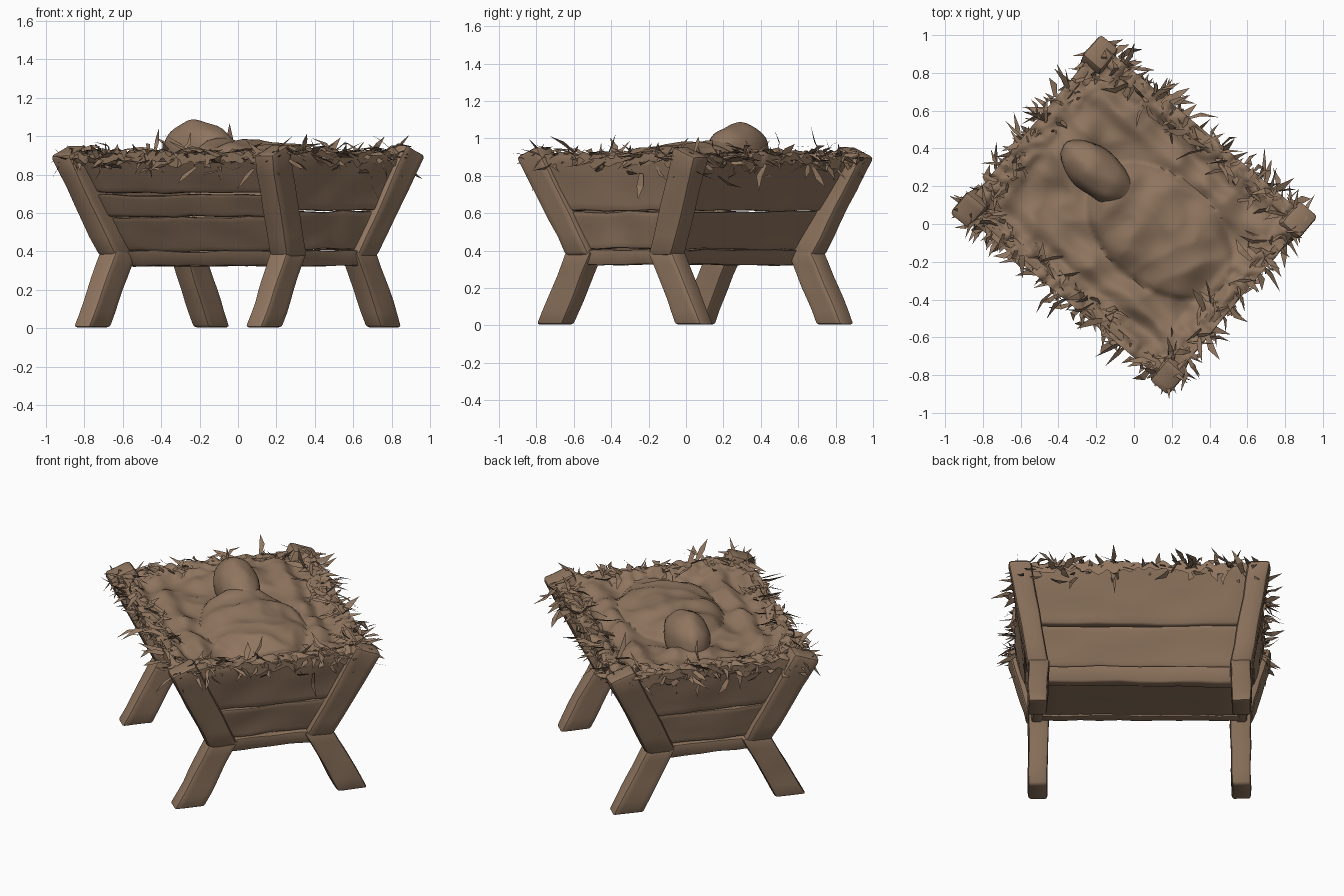
import bpy, bmesh, math, random
from mathutils import Vector, Matrix, noise

if "Cube" in bpy.data.objects:
    bpy.data.objects.remove(bpy.data.objects["Cube"])

random.seed(4)
# The crib is built along its own axes, then turned 40 degrees
WORLD = Matrix.Translation((0, 0.05, 0)) @ Matrix.Rotation(math.radians(-40), 4, 'Z')

brown = bpy.data.materials.new("weathered brown")
brown.diffuse_color = (0.275, 0.178, 0.114, 1)
brown.use_nodes = True
brown.node_tree.nodes["Principled BSDF"].inputs["Base Color"].default_value = brown.diffuse_color


def finish(name, bm, angle=35):
    bmesh.ops.recalc_face_normals(bm, faces=bm.faces)
    bmesh.ops.transform(bm, matrix=WORLD, verts=bm.verts)
    mesh = bpy.data.meshes.new(name)
    bm.to_mesh(mesh)
    bm.free()
    mesh.materials.append(brown)
    ob = bpy.data.objects.new(name, mesh)
    bpy.context.collection.objects.link(ob)
    bpy.ops.object.select_all(action='DESELECT')
    ob.select_set(True)
    bpy.context.view_layer.objects.active = ob
    bpy.ops.object.shade_smooth_by_angle(angle=math.radians(angle))
    return ob


def beam(name, low, high, cuts=5, rough=0.007, bevel=0.015):
    """Rough hewn timber between two four-cornered ends."""
    bm = bmesh.new()
    a = [bm.verts.new(p) for p in low]
    b = [bm.verts.new(p) for p in high]
    bm.faces.new(a)
    bm.faces.new(b)
    for i in range(4):
        j = (i + 1) % 4
        bm.faces.new((a[i], a[j], b[j], b[i]))
    bmesh.ops.recalc_face_normals(bm, faces=bm.faces)
    bmesh.ops.bevel(bm, geom=bm.edges[:], offset=bevel, segments=2, affect='EDGES', profile=0.5)
    long_edges = [e for e in bm.edges if e.calc_length() > 0.1]
    bmesh.ops.subdivide_edges(bm, edges=long_edges, cuts=cuts, use_grid_fill=True)
    shift = Vector((random.random(), random.random(), random.random())) * 20
    for v in bm.verts:
        n = noise.noise_vector(v.co * 6 + shift) * rough
        v.co += Vector((n.x, n.y, n.z if v.co.z > 0.05 else 0))
    return finish(name, bm)


def rect(u, v, z, hu, hv, tilt=0):
    """Four corners; tilt lowers the corners on the outward side in v."""
    sv = math.copysign(1, v)
    return [(u + a * hu, v + b * hv, z - tilt * b * sv)
            for a, b in ((-1, -1), (1, -1), (1, 1), (-1, 1))]


def wall(z):
    """Half length and half width of the flared corner posts at height z."""
    t = (z - 0.36) / 0.58
    return 0.582 + 0.108 * t, 0.285 + 0.265 * t


# Splayed legs and flared corner posts
for su, e in ((1, "right"), (-1, "left")):
    for sv, s in ((1, "back"), (-1, "front")):
        beam(f"{s}_{e}_leg", rect(su * 0.585, sv * 0.485, 0.005, 0.055, 0.09),
             rect(su * 0.58, sv * 0.28, 0.40, 0.06, 0.085))
        u, v = wall(0.94)
        beam(f"{s}_{e}_post", rect(su * 0.582, sv * 0.285, 0.37, 0.063, 0.085),
             rect(su * u, sv * v, 0.93, 0.066, 0.078, 0.03), bevel=0.024)


# Planks: lower and upper height, half thickness, outward offset
def plank(name, z0, z1, side, along, half, out):
    ends = []
    for z in (z0, z1):
        u, v = wall(z)
        if along == 'U':
            inward = 0.08 * (0.92 - z) / 0.56
            ends.append(rect(0, side * (v + out - inward), z, u, half))
        else:
            ends.append(rect(side * (u + out), 0, z, half, v))
    beam(name, ends[0], ends[1], cuts=9, rough=0.011, bevel=0.01)


FRONT = ((0.325, 0.40, 0.03, 0.01), (0.40, 0.58, 0.022, 0.0),
         (0.58, 0.695, 0.026, 0.012), (0.705, 0.91, 0.026, 0.0))
OTHER = ((0.325, 0.405, 0.03, 0.01), (0.408, 0.61, 0.022, 0.0), (0.615, 0.91, 0.026, 0.005))
for along, side, s, rows in (('U', -1, "front", FRONT), ('U', 1, "back", OTHER),
                             ('V', 1, "right", OTHER), ('V', -1, "left", OTHER)):
    for i, (z0, z1, half, out) in enumerate(rows):
        plank(f"{s}_plank_{i + 1}", z0, z1, side, along, half, out)
beam("trough_floor", rect(0, 0, 0.34, 0.58, 0.2), rect(0, 0, 0.38, 0.58, 0.21), cuts=9)


def bump(x, y, sx, sy):
    return math.exp(-(x / sx) ** 2 - (y / sy) ** 2)


# Bedding: hay rim, sunken cloth, pillow and swaddled body as one height field
def bedding(u, v):
    s = max(abs(u) / 0.71, abs(v) / 0.57)
    rim = min(1, max(0, (s - 0.76) / 0.14))
    z = 0.865 + 0.045 * rim
    # Body, highest at the shoulders
    r = ((u - 0.16) / 0.44) ** 2 + ((v - 0.02) / 0.29) ** 2
    body = max(0, 1 - r) ** 0.6
    z += (0.11 - 0.04 * u) * body
    z += 0.05 * bump(u + 0.13, v, 0.08, 0.22)
    z += 0.075 * bump(u + 0.47, v - 0.12, 0.13, 0.28) * (1 - 0.6 * rim)
    # Side rolls and wrap folds of the cloth
    z += 0.04 * bump(abs(v) - 0.36, 0, 0.06, 1) * (1 - rim)
    z += 0.008 * math.sin(u * 20 + 14 * v * v) * (1 - rim)
    fold = abs(noise.noise(Vector((u * 5 + v * 3, v * 6 - u * 2, 5))))
    z += 0.03 * (0.2 - fold) * (1 - rim)
    z += 0.016 * noise.noise(Vector((u * 8, v * 8, 3))) + 0.035 * rim * noise.noise(Vector((u * 19, v * 19, 8)))
    return z


bm = bmesh.new()
bmesh.ops.create_grid(bm, x_segments=90, y_segments=74, size=1)
for v in bm.verts:
    u, w = v.co.x * 0.715, v.co.y * 0.58
    v.co = (u, w, bedding(u, w))
# Fold the border down over the planks
border = [e for e in bm.edges if e.is_boundary]
new = bmesh.ops.extrude_edge_only(bm, edges=border)["geom"]
for v in new:
    if isinstance(v, bmesh.types.BMVert):
        v.co.z -= 0.05 + 0.03 * noise.noise(v.co * 15)
finish("bedding", bm, 50)

# Hooded head: tallest at the crown, sloping down towards the body
bm = bmesh.new()
bmesh.ops.create_uvsphere(bm, u_segments=32, v_segments=20, radius=1)
for v in bm.verts:
    x, y, z = v.co
    k = 1 + 0.06 * noise.noise(v.co * 2)
    lower = 1 - 0.25 * max(0, x + 0.2)
    v.co = (-0.295 + 0.225 * x * k, 0.045 + 0.125 * y * k, 0.93 + 0.158 * z * k * lower)
finish("head", bm, 60)


# Straw: bent, tapering blades scattered along the rim
bm = bmesh.new()
for i in range(600):
    t = random.uniform(-1, 1)
    side = random.choice((-1, 1))
    inset = random.uniform(-0.08, 0.03)
    if random.random() < 0.56:
        base = Vector((t * 0.70, side * (0.56 + inset), 0))
        out = Vector((0, side, 0))
    else:
        base = Vector((side * (0.69 + inset), t * 0.57, 0))
        out = Vector((side, 0, 0))
    base.z = random.uniform(0.88, 0.93) - max(0, inset) * random.uniform(0, 4)
    lean = random.uniform(0.0, 1.0) if inset > -0.04 else random.uniform(-0.6, 0.6)
    d = (out * lean + Vector((random.uniform(-1, 1), random.uniform(-1, 1),
                              random.uniform(-0.8, 0.4)))).normalized()
    length = random.uniform(0.06, 0.17)
    wide = d.cross(Vector((random.uniform(-1, 1), random.uniform(-1, 1), 1))).normalized()
    wide *= random.uniform(0.008, 0.02)
    bend = Vector((random.uniform(-1, 1), random.uniform(-1, 1), random.uniform(-1, 1))) * 0.02
    mid = base + d * length * 0.45 + bend
    tip = base + d * length
    far = WORLD @ tip
    if max(abs(far.x), abs(far.y)) > 0.98:
        continue
    pts = [bm.verts.new(p) for p in (base - wide * 0.6, base + wide * 0.6, mid + wide, mid - wide, tip)]
    bm.faces.new(pts[:4])
    bm.faces.new((pts[3], pts[2], pts[4]))
finish("straw", bm, 20)
